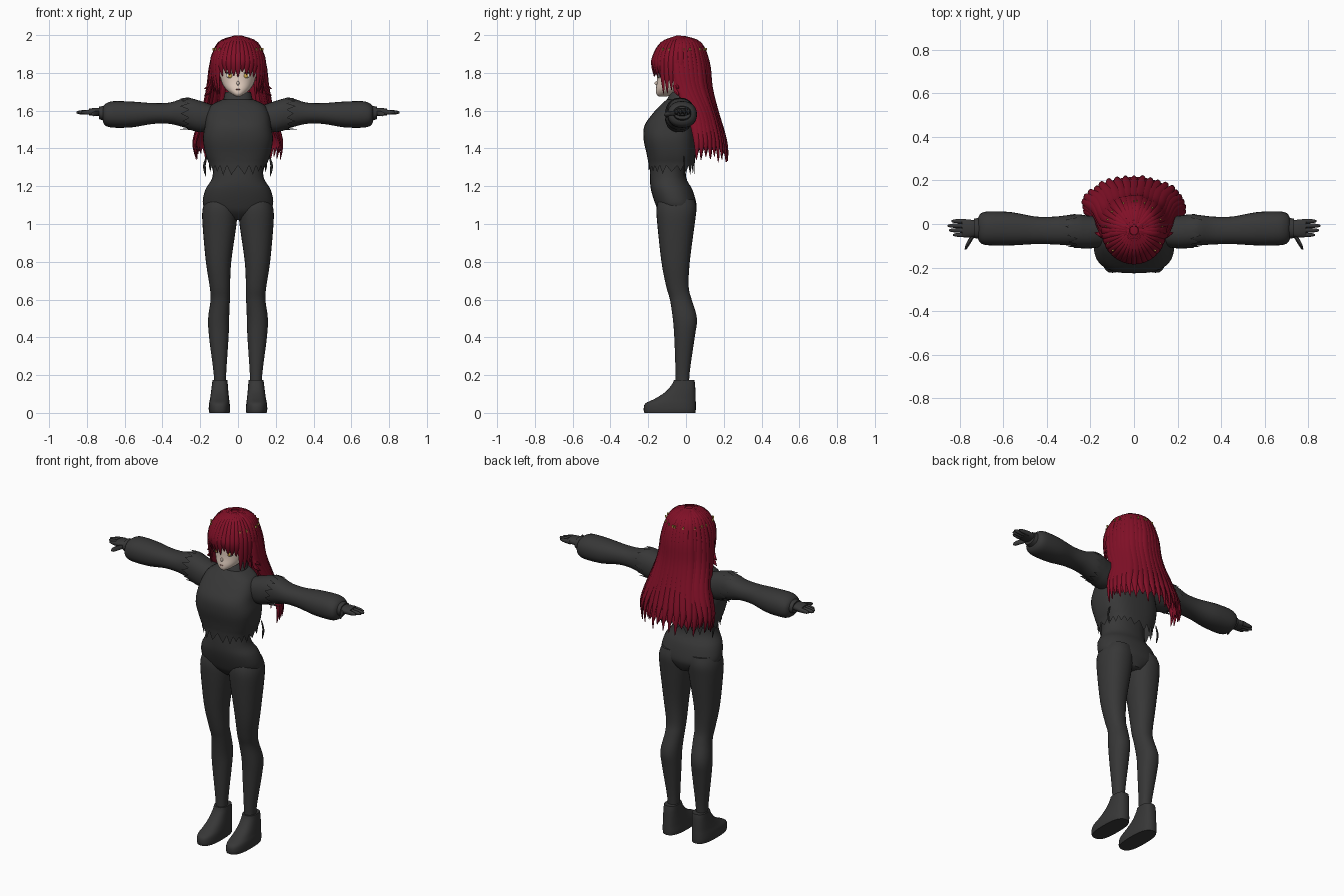
import bpy, bmesh, math, random
from mathutils import Vector

random.seed(4)
start_cube = bpy.data.objects.get("Cube")
if start_cube:
    bpy.data.objects.remove(start_cube, do_unlink=True)


def material(name, red, green, blue):
    mat = bpy.data.materials.new(name)
    mat.use_nodes = True
    color = (red, green, blue, 1)
    mat.diffuse_color = color
    bsdf = next(n for n in mat.node_tree.nodes if n.type == "BSDF_PRINCIPLED")
    bsdf.inputs["Base Color"].default_value = color
    return mat


CLOTH = material("charcoal cloth", .038, .038, .038)
HAIR = material("crimson hair", .22, .005, .02)
SKIN = material("pale skin", .8, .65, .55)
GOLD = material("gold", .65, .42, .08)
WHITE = material("eye white", .8, .78, .75)
DARK = material("dark lash", .03, .008, .01)
LIP = material("lip", .45, .15, .13)


def finish(name, bm, mat, angle=50):
    bmesh.ops.recalc_face_normals(bm, faces=bm.faces[:])
    mesh = bpy.data.meshes.new(name)
    bm.to_mesh(mesh)
    bm.free()
    mesh.materials.append(mat)
    obj = bpy.data.objects.new(name, mesh)
    bpy.context.collection.objects.link(obj)
    bpy.ops.object.select_all(action="DESELECT")
    bpy.context.view_layer.objects.active = obj
    obj.select_set(True)
    bpy.ops.object.shade_smooth_by_angle(angle=math.radians(angle))
    return obj


def refine(rows, steps):
    """Smooth interpolation through rows of numbers."""
    result = []
    for i in range(len(rows) - 1):
        p, a, b, n = rows[max(i - 1, 0)], rows[i], rows[i + 1], rows[min(i + 2, len(rows) - 1)]
        for k in range(steps):
            t = k / steps
            result.append([b0 + .5 * t * (c0 - a0 + t * (2 * a0 - 5 * b0 + 4 * c0 - d0
                           + t * (3 * (b0 - c0) + d0 - a0))) for a0, b0, c0, d0 in zip(p, a, b, n)])
    return result + [list(rows[-1])]


def skin_rings(bm, rings, closed=True, cap_start=True, cap_end=True):
    loops = [[bm.verts.new(co) for co in ring] for ring in rings]
    count = len(loops[0])
    for lower, upper in zip(loops, loops[1:]):
        for i in range(count if closed else count - 1):
            j = (i + 1) % count
            bm.faces.new((lower[i], lower[j], upper[j], upper[i]))
    if cap_start:
        bm.faces.new(loops[0])
    if cap_end:
        bm.faces.new(loops[-1])


def loft(name, rows, mat, axis="z", side=1, power=2.2, segments=28, zigzag=0):
    """Rows hold a station and the min/max extents of its two cross axes."""
    rings = []
    for station, u0, u1, v0, v1 in refine(rows, 4):
        ring = []
        for i in range(segments):
            angle = math.tau * i / segments
            c, s = math.cos(angle), math.sin(angle)
            u = (u0 + u1) / 2 + (u1 - u0) / 2 * math.copysign(abs(c) ** (2 / power), c)
            v = (v0 + v1) / 2 + (v1 - v0) / 2 * math.copysign(abs(s) ** (2 / power), s)
            ring.append(Vector((side * u, v, station) if axis == "z" else (side * station, u, v)))
        rings.append(ring)
    # Torn edge: pull every other point of the last ring outwards
    if zigzag:
        for point in rings[-1][::2]:
            shift = zigzag * random.uniform(.5, 1)
            if axis == "z":
                point.z += shift
            else:
                point.x += side * shift
    bm = bmesh.new()
    skin_rings(bm, rings, cap_end=not zigzag)
    return finish(name, bm, mat)


def add_strand(bm, path, angle, width, thick=.011):
    """A tapered lock of hair whose flat side faces the given direction."""
    points = [Vector(p) for p in refine(path, 4)]
    across = Vector((-math.sin(angle), math.cos(angle), 0))
    last, rings = len(points) - 1, []
    for i, p in enumerate(points):
        out = across.cross(points[min(i + 1, last)] - points[max(i - 1, 0)]).normalized()
        t = i / last
        w = width * min(1, .45 + 1.2 * t, .06 + 3.2 * (1 - t))
        rings.append([p + across * w * math.cos(a) + out * thick * min(1, w / width + .1) * math.sin(a)
                      for a in (math.tau * k / 6 for k in range(6))])
    skin_rings(bm, rings)


def ellipsoid(name, center, radii, mat):
    bm = bmesh.new()
    bmesh.ops.create_uvsphere(bm, u_segments=32, v_segments=20, radius=1)
    for v in bm.verts:
        v.co = Vector(center) + Vector(a * b for a, b in zip(v.co, radii))
    return finish(name, bm, mat)


# Trunk and cropped jacket with a torn hem
loft("pelvis", [(1.02, -.05, .05, -.1, .03), (1.06, -.14, .14, -.14, .05), (1.1, -.185, .185, -.16, .056),
                (1.18, -.174, .174, -.185, .035), (1.25, -.135, .135, -.19, .0),
                (1.38, -.13, .13, -.18, .0)], CLOTH)
loft("jacket", [(1.66, -.08, .08, -.1, .03), (1.63, -.14, .14, -.135, .035), (1.58, -.165, .165, -.18, .04),
                (1.52, -.175, .175, -.22, .045), (1.45, -.185, .185, -.225, .05),
                (1.37, -.172, .172, -.208, .05), (1.31, -.15, .15, -.197, .045)],
     CLOTH, power=2.7, segments=44, zigzag=-.055)
loft("collar", [(1.62, -.09, .09, -.115, .035), (1.66, -.077, .077, -.1, .03),
                (1.7, -.068, .068, -.08, .028)], CLOTH)
loft("neck", [(1.66, -.045, .045, -.06, .02), (1.76, -.045, .045, -.06, .03)], SKIN)

for label, side in (("left", 1), ("right", -1)):
    # Leg and shoe
    loft(label + "_leg", [(1.13, .01, .17, -.145, .045), (1.08, .004, .187, -.156, .055),
                          (1, .008, .188, -.152, .046), (.8, .036, .17, -.13, .02),
                          (.67, .042, .15, -.105, .014), (.6, .043, .145, -.085, .03),
                          (.5, .047, .158, -.07, .058), (.4, .05, .153, -.062, .046),
                          (.2, .063, .128, -.055, .018), (.1, .063, .128, -.055, .02)],
         CLOTH, side=side)
    loft(label + "_shoe", [(0, .044, .152, -.22, .05), (.02, .042, .155, -.224, .052),
                           (.05, .044, .153, -.215, .052), (.075, .047, .148, -.165, .051),
                           (.11, .051, .143, -.11, .05), (.15, .054, .138, -.075, .048),
                           (.175, .056, .135, -.064, .044)], CLOTH, side=side, power=2.6)
    # Sleeve with a torn shoulder cap
    loft(label + "_sleeve", [(.1, -.1, .03, 1.49, 1.61), (.2, -.105, .03, 1.49, 1.645),
                             (.28, -.1, .042, 1.51, 1.665), (.36, -.094, .034, 1.53, 1.643),
                             (.45, -.092, .034, 1.53, 1.64), (.56, -.098, .054, 1.512, 1.648),
                             (.66, -.098, .058, 1.51, 1.65), (.7, -.09, .05, 1.52, 1.637),
                             (.715, -.07, .03, 1.54, 1.62)], CLOTH, axis="x", side=side)
    loft(label + "_shoulder_cap", [(.12, -.1, .034, 1.49, 1.625), (.2, -.112, .037, 1.486, 1.652),
                                   (.26, -.11, .046, 1.5, 1.669)],
         CLOTH, axis="x", side=side, zigzag=.06)
    # Gloved hand
    loft(label + "_cuff", [(.69, -.072, .032, 1.54, 1.627), (.735, -.064, .024, 1.555, 1.622)],
         CLOTH, axis="x", side=side)
    loft(label + "_palm", [(.71, -.05, .012, 1.572, 1.61), (.75, -.062, .02, 1.572, 1.615),
                           (.79, -.06, .022, 1.576, 1.61)], CLOTH, axis="x", side=side)
    for number, tip in enumerate((.83, .848, .855, .838)):
        y = -.05 + number * .021
        loft(f"{label}_finger_{number}", [(.77, y - .011, y + .011, 1.578, 1.607),
                                          (tip - .02, y - .009, y + .009, 1.58, 1.602),
                                          (tip, y - .004, y + .004, 1.586, 1.596)],
             CLOTH, axis="x", side=side, segments=10)
    bm = bmesh.new()
    add_strand(bm, [(side * .725, -.04, 1.59), (side * .755, -.08, 1.585), (side * .776, -.116, 1.577)],
               0, .017, .014)
    finish(label + "_thumb", bm, CLOTH)
    bm = bmesh.new()
    add_strand(bm, [(side * .165, -.01, 1.36), (side * .178, -.01, 1.31), (side * .17, -.01, 1.25)],
               math.pi / 2, .007, .005)
    finish(label + "_hem_thread", bm, CLOTH)
    # Eye
    x = side * .042
    ellipsoid(label + "_eye_white", (x, -.143, 1.786), (.023, .006, .013), WHITE)
    ellipsoid(label + "_iris", (x, -.147, 1.786), (.011, .005, .013), GOLD)
    ellipsoid(label + "_lash", (x, -.146, 1.8), (.026, .006, .004), DARK)

# Head and face
loft("head", [(1.676, -.012, .012, -.145, -.1), (1.688, -.034, .034, -.157, -.06),
              (1.715, -.066, .066, -.159, .0), (1.76, -.09, .09, -.154, .06),
              (1.85, -.105, .105, -.155, .085), (1.92, -.09, .09, -.135, .07),
              (1.96, -.045, .045, -.08, .02)], SKIN)
ellipsoid("nose", (0, -.155, 1.745), (.007, .011, .011), SKIN)
ellipsoid("mouth", (0, -.157, 1.712), (.014, .004, .002), LIP)

# Hair cap, open over the face
bm = bmesh.new()
bmesh.ops.create_uvsphere(bm, u_segments=40, v_segments=28, radius=1)
for v in bm.verts:
    v.co = Vector((v.co.x * .136, v.co.y * .141 - .03, v.co.z * .143 + 1.85))
front = [f for f in bm.faces if f.calc_center_median().z < (1.86 if f.calc_center_median().y < -.08 else 1.76)]
bmesh.ops.delete(bm, geom=front, context="FACES")
finish("hair_cap", bm, HAIR)


def long_path(angle, end, scale=1.0):
    c, s = math.cos(angle), math.sin(angle)
    profile = [(.02, .02, -.03, 1.99), (.1, .105, -.03, 1.955), (.138, .146, -.03, 1.85),
               (.155, .14, -.01, 1.72), (.185, .115, .05, 1.58), (.232, .135, .075, 1.44),
               (.225, .148, .075, end)]
    return [(rx * c * scale, shift + ry * s * scale, z) for rx, ry, shift, z in profile]


# Long back hair: an inner sheet under overlapping locks
bm = bmesh.new()
columns = []
for i in range(41):
    columns.append(refine(long_path(math.radians(-5 + i * 4.75), 1.37 + .035 * (i % 2), .95), 4))
skin_rings(bm, columns, closed=False, cap_start=False, cap_end=False)
finish("back_hair_sheet", bm, HAIR)
bm = bmesh.new()
for i in range(21):
    angle = math.radians(-8 + i * 9.8)
    add_strand(bm, long_path(angle, random.uniform(1.325, 1.375), random.uniform(.97, 1.03)), angle, .027, .013)
finish("back_hair_locks", bm, HAIR)

# Fringe and longer locks beside the face
bm = bmesh.new()
for i in range(19):
    angle = math.radians(180 + i * 10)
    c, s = math.cos(angle), math.sin(angle)
    beside = abs(c) > .74
    end = random.uniform(1.685, 1.72) if beside else random.uniform(1.775, 1.805)
    mid = (end + 1.88) / 2
    add_strand(bm, [(.02 * c, -.03 + .02 * s, 1.993), (.095 * c, -.03 + .1 * s, 1.957),
                    (.137 * c, -.03 + .143 * s, 1.88), (.14 * c, -.03 + .145 * s, mid),
                    (.128 * c, -.03 + .137 * s, end)], angle, .019, .009)
for side in (1, -1):
    for drop in (0, .035):
        add_strand(bm, [(side * .125, -.05, 1.86), (side * .142, -.055, 1.78 - drop),
                        (side * .152, -.05, 1.735 - drop), (side * .18, -.04, 1.715 - drop)],
                   0, .014, .009)
finish("fringe", bm, HAIR)

# Small gold flecks around the crown
bm = bmesh.new()
for degrees in (8, 22, 50, 68, 84, 90, 112, 140, 158, 172, 205, 222, 318, 335):
    angle = math.radians(degrees)
    fleck = bmesh.ops.create_cube(bm, size=1)["verts"]
    for v in fleck:
        r = .131 + v.co.x * .008
        a = angle + v.co.y * .04
        v.co = Vector((r * math.cos(a), -.03 + 1.04 * r * math.sin(a), 1.925 + v.co.z * .014))
finish("gold_flecks", bm, GOLD, 30)
